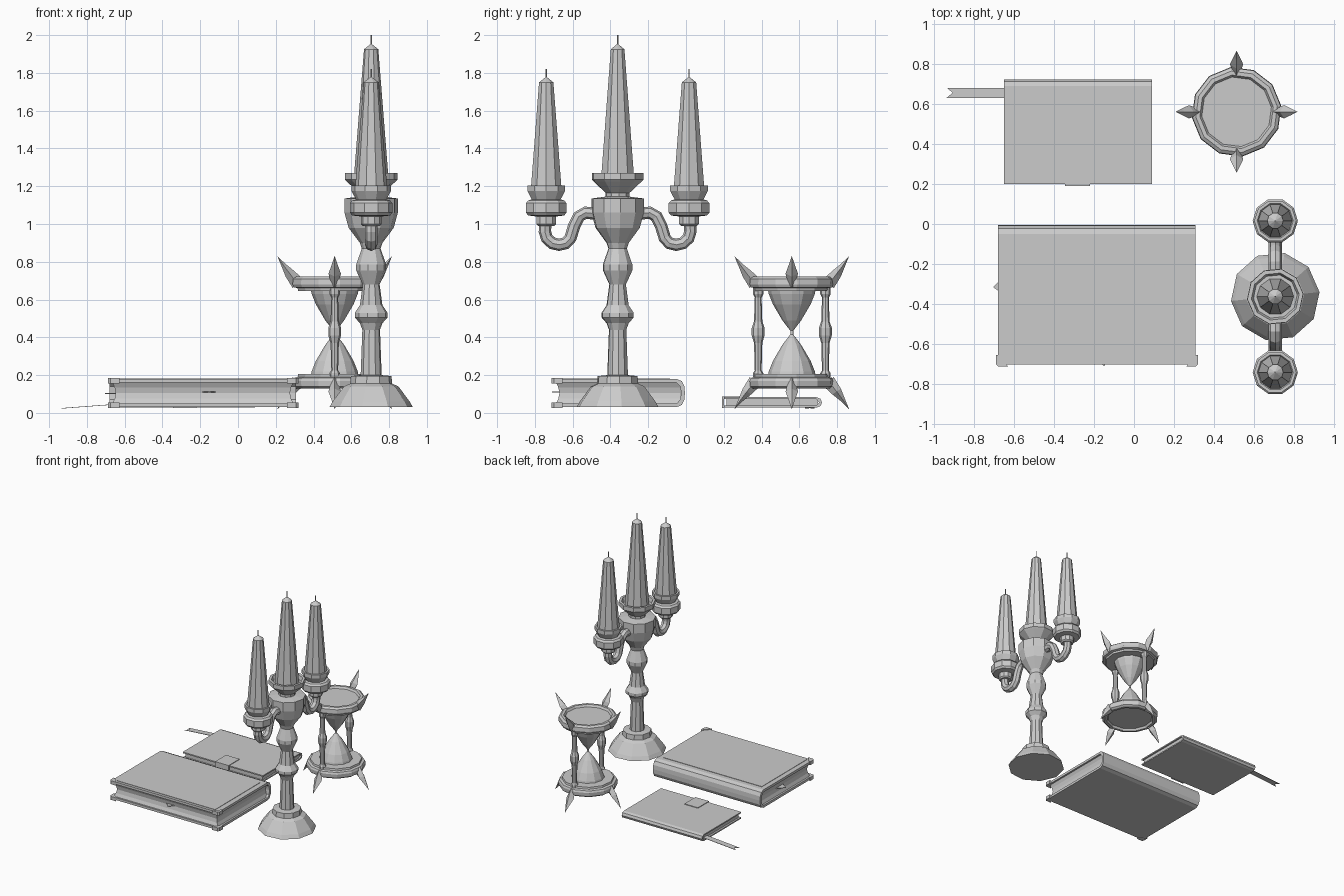
import bpy, bmesh
from math import cos, sin, pi
from mathutils import Vector

if "Cube" in bpy.data.objects:
    bpy.data.objects.remove(bpy.data.objects["Cube"])


def finish(name, bm):
    bmesh.ops.remove_doubles(bm, verts=bm.verts, dist=0.0002)
    bmesh.ops.recalc_face_normals(bm, faces=bm.faces)
    mesh = bpy.data.meshes.new(name)
    bm.to_mesh(mesh)
    bm.free()
    ob = bpy.data.objects.new(name, mesh)
    bpy.context.collection.objects.link(ob)
    return ob


def loft(name, sections):
    """Skin a list of closed point loops and cap both ends."""
    bm = bmesh.new()
    rings = [[bm.verts.new(p) for p in s] for s in sections]
    n = len(rings[0])
    for a, b in zip(rings, rings[1:]):
        for i in range(n):
            j = (i + 1) % n
            bm.faces.new((a[i], a[j], b[j], b[i]))
    bm.faces.new(rings[0])
    bm.faces.new(rings[-1])
    return finish(name, bm)


def lathe(name, profile, x, y, n=10, turn=0.0):
    """Turn (radius, z) points around a vertical axis."""
    return loft(name, [[(x + max(r, .0004) * cos(turn + 2 * pi * i / n),
                         y + max(r, .0004) * sin(turn + 2 * pi * i / n), z)
                        for i in range(n)] for r, z in profile])


def extrude_x(name, yz, x0, x1):
    return loft(name, [[(x, y, z) for y, z in yz] for x in (x0, x1)])


def extrude_z(name, xy, z0, z1):
    return loft(name, [[(x, y, z) for x, y in xy] for z in (z0, z1)])


def box(name, x0, x1, y0, y1, z0, z1):
    return extrude_z(name, [(x0, y0), (x1, y0), (x1, y1), (x0, y1)], z0, z1)


def tube(name, path, r, n=8):
    """Sweep a round section along a path lying in a constant-x plane."""
    pts = [Vector(p) for p in path]
    secs = []
    for i, p in enumerate(pts):
        t = (pts[min(i + 1, len(pts) - 1)] - pts[max(i - 1, 0)]).normalized()
        side = Vector((1, 0, 0))
        up = t.cross(side)
        secs.append([p + r * (cos(2 * pi * k / n) * side + sin(2 * pi * k / n) * up)
                     for k in range(n)])
    return loft(name, secs)


# Candelabra stem, body and centre drip cup
CX, CY = 0.705, -0.362
lathe("candelabra_stem", [
    (.222, .03), (.205, .06), (.145, .14), (.112, .155), (.108, .195), (.056, .2),
    (.047, .44), (.06, .475), (.087, .505), (.087, .53), (.06, .57), (.045, .68),
    (.08, .755), (.08, .785), (.05, .87), (.06, .9), (.12, .98), (.142, 1.06),
    (.142, 1.135), (.065, 1.145), (.065, 1.165), (.13, 1.225), (.14, 1.235),
    (.14, 1.27), (.12, 1.27), (.11, 1.24), (0, 1.24)], CX, CY, 10, .1)


def candle(prefix, y, z0, z1, r0, r1, wick_top):
    lathe(prefix + "_candle", [(r0, z0), (r1, z1), (0, z1 + .03)], CX, y, 10)
    lathe(prefix + "_wick", [(.004, z1 + .02), (.004, wick_top)], CX, y, 5)


candle("centre", CY, 1.24, 1.925, .092, .038, 2.0)

# Side arms, cups and candles
for side, s in (("front", -1), ("back", 1)):
    path = [(.12, 1.055), (.17, 1.06), (.205, 1.04), (.23, .99), (.25, .925),
            (.275, .898), (.31, .89), (.345, .898), (.375, .925), (.385, .96), (.383, 1.0)]
    tube(side + "_arm", [(CX, CY + s * d, z) for d, z in path], .033)
    y = CY + s * .378
    lathe(side + "_cup", [
        (.045, .99), (.055, 1.0), (.055, 1.04), (.1, 1.045), (.113, 1.06), (.113, 1.11),
        (.1, 1.125), (.08, 1.13), (.105, 1.175), (.105, 1.205), (.09, 1.205),
        (.08, 1.19), (0, 1.19)], CX, y)
    candle(side, y, 1.19, 1.75, .085, .04, 1.82)

# Hourglass: plates, glass, posts and horns, top mirrored to bottom about z = MID
HX, HY, MID = 0.512, 0.56, 0.425


def flip(z, up):
    return z if up else 2 * MID - z


for level, up in (("top", True), ("bottom", False)):
    lathe("hourglass_%s_plate" % level, [(r, flip(z, up)) for r, z in [
        (0, .645), (.195, .645), (.198, .66), (.218, .665), (.225, .68), (.222, .71),
        (.205, .722), (.185, .722), (.175, .705), (0, .705)]], HX, HY, 12, .13)
    for k in range(4):
        c, s = cos(k * pi / 2), sin(k * pi / 2)
        secs = []
        for (ri, zi), (ro, zo), w in [((.18, .72), (.222, .66), .02),
                                      ((.215, .752), (.26, .722), .033),
                                      ((.262, .79), (.28, .772), .017),
                                      ((.303, .83), (.3035, .8295), .0005)]:
            rm, zm = (ri + ro) / 2, (zi + zo) / 2
            secs.append([(HX + r * c - t * s, HY + r * s + t * c, flip(z, up))
                         for r, t, z in [(ri, 0, zi), (rm, w, zm), (ro, 0, zo), (rm, -w, zm)]])
        loft("hourglass_%s_horn" % level, secs)
lathe("hourglass_glass", [
    (.128, .19), (.122, .22), (.1, .275), (.05, .36), (.008, .415), (.008, .435),
    (.05, .49), (.1, .575), (.122, .63), (.128, .66)], HX, HY, 12)
for s in (-1, 1):
    lathe("hourglass_post", [
        (.028, .19), (.028, .21), (.018, .225), (.022, .37), (.034, .41), (.034, .45),
        (.022, .485), (.018, .61), (.028, .63), (.028, .66)], HX, HY + s * .178, 8)

# Large book: wrapped cover, hollowed page block, raised panel
extrude_x("large_book_cover", [
    (-.702, .03), (-.05, .03), (-.022, .042), (-.008, .07), (-.006, .105), (-.008, .14),
    (-.022, .168), (-.05, .18), (-.702, .18), (-.702, .16), (-.05, .16), (-.03, .14),
    (-.026, .105), (-.03, .07), (-.05, .05), (-.702, .05)], -.68, .308)
loft("large_book_pages", [
    [(x, y, z) for x, y in [(-.665 + d, -.688 + d), (.293 - d, -.688 + d),
                            (.293 - d, -.03), (-.665 + d, -.03)]]
    for z, d in [(.05, 0), (.075, .012), (.105, .018), (.135, .012), (.16, 0)]])
box("large_book_panel", -.64, .265, -.68, -.085, .17, .183)

# Metal corners on the large book
for x, d in ((-.688, 1), (.32, -1)):
    for z in (.025, .156):
        extrude_z("large_book_corner", [(x, -.7), (x + d * .012, -.712), (x + d * .06, -.712),
                                        (x + d * .012, -.655), (x, -.655)], z, z + .029)

# Stray page tips
extrude_z("front_page_tip", [(-.2, -.66), (-.15, -.71), (-.11, -.66)], .108, .112)
extrude_z("left_page_tip", [(-.64, -.25), (-.703, -.315), (-.64, -.36)], .1, .104)

# Small book: cover, pages, clasp and ribbon
extrude_x("small_book_cover", [
    (.2, .028), (.69, .028), (.712, .036), (.72, .055), (.712, .075), (.69, .083),
    (.2, .083), (.2, .073), (.69, .073), (.705, .055), (.69, .038), (.2, .038)], -.65, .09)
box("small_book_pages", -.635, .077, .215, .7, .036, .075)
extrude_x("small_book_clasp", [
    (.335, .08), (.335, .088), (.19, .088), (.19, .026), (.2, .026), (.2, .08)],
    -.345, -.22).name = "small_book_clasp_plate"
ribbon = extrude_z("ribbon_bookmark", [
    (-.55, .63), (-.55, .68), (-.65, .68), (-.935, .68), (-.905, .655), (-.935, .63),
    (-.65, .63)], 0, .003)
for v in ribbon.data.vertices:
    v.co.z += .044 + min(0, v.co.x + .65) * .075
